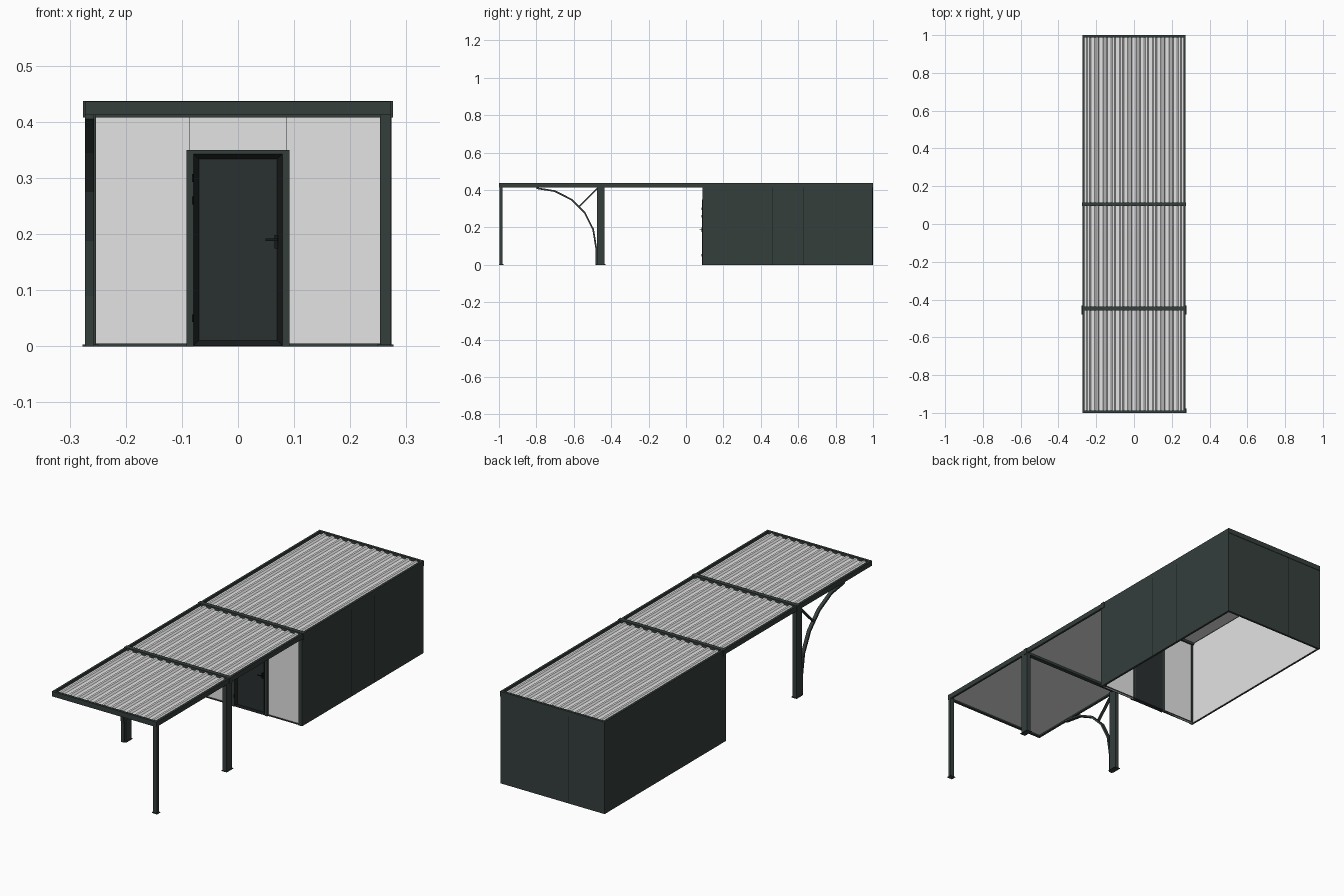
import bpy, bmesh, math
from mathutils import Vector

if "Cube" in bpy.data.objects:
    bpy.data.objects.remove(bpy.data.objects["Cube"])


def material(name, rgb):
    m = bpy.data.materials.new(name)
    m.diffuse_color = (*rgb, 1)
    m.use_nodes = True
    m.node_tree.nodes["Principled BSDF"].inputs["Base Color"].default_value = m.diffuse_color
    return m


DARK = material("anthracite", (0.035, 0.049, 0.046))
DOOR = material("door_dark_grey", (0.023, 0.029, 0.030))
LIGHT = material("light_grey", (0.77, 0.77, 0.77))
BLACK = material("black_trim", (0.008, 0.010, 0.010))


def finish(name, bm, *mats):
    bmesh.ops.recalc_face_normals(bm, faces=bm.faces)
    me = bpy.data.meshes.new(name)
    bm.to_mesh(me)
    bm.free()
    for m in mats:
        me.materials.append(m)
    ob = bpy.data.objects.new(name, me)
    bpy.context.collection.objects.link(ob)
    return ob


def add_box(bm, x0, x1, y0, y1, z0, z1):
    r = bmesh.ops.create_cube(bm, size=1)
    for v in r["verts"]:
        v.co = ((x0 + x1) / 2 + v.co.x * (x1 - x0),
                (y0 + y1) / 2 + v.co.y * (y1 - y0),
                (z0 + z1) / 2 + v.co.z * (z1 - z0))


def box(name, mat, *dims):
    bm = bmesh.new()
    add_box(bm, *dims)
    return finish(name, bm, mat)


def prism(name, mat, pts, axis, a, b):
    """Extrude a 2D outline along x (pts = y,z) or y (pts = x,z)."""
    bm = bmesh.new()
    put = (lambda p, t: (t, p[0], p[1])) if axis == "x" else (lambda p, t: (p[0], t, p[1]))
    f = bm.faces.new([bm.verts.new(put(p, a)) for p in pts])
    r = bmesh.ops.extrude_face_region(bm, geom=[f])
    vec = Vector((b - a, 0, 0)) if axis == "x" else Vector((0, b - a, 0))
    bmesh.ops.translate(bm, vec=vec, verts=[g for g in r["geom"] if isinstance(g, bmesh.types.BMVert)])
    return finish(name, bm, mat)


X = 0.273          # half width
Z0, Z1 = 0.412, 0.436   # roof edge band
Y_SHED = 0.09

# roof edge beams
for s, side in ((-1, "left"), (1, "right")):
    box(f"{side}_roof_edge", DARK, *sorted((s * X, s * (X - 0.010))), -1, 1, Z0, Z1)
box("front_roof_edge", DARK, -X, X, -1, -0.988, Z0, Z1)
box("back_roof_edge", DARK, -X, X, 0.988, 1, Z0, Z1)

# cross beams
for name, y in (("middle_cross_beam", -0.447), ("shed_cross_beam", 0.104)):
    box(name, DARK, -X - 0.003, X + 0.003, y - 0.010, y + 0.010, 0.408, 0.437)

# trapezoid roof sheet: flat underside, twelve ribs on top
outline = [(-0.265, 0.419), (-0.265, 0.424)]
pitch = 0.0437
for i in range(12):
    c = (i - 5.5) * pitch
    outline += [(c - 0.012, 0.424), (c - 0.005, 0.432), (c + 0.005, 0.432), (c + 0.012, 0.424)]
outline += [(0.265, 0.424), (0.265, 0.419)]
prism("corrugated_roof", LIGHT, outline, "y", -0.99, 0.99)


# posts with foot plates
def post(name, x0, x1, y0, y1):
    bm = bmesh.new()
    add_box(bm, x0, x1, y0, y1, 0, Z0 + 0.005)
    add_box(bm, x0 - 0.004, x1 + 0.004, y0 - 0.004, y1 + 0.004, 0, 0.003)
    finish(name, bm, DARK)


post("left_middle_post", -X, -X + 0.020, -0.476, -0.435)
post("right_middle_post", X - 0.020, X, -0.476, -0.435)
post("front_right_post", X - 0.020, X, -0.996, -0.980)

# curved brace on the left side, five straight steps of a quarter circle
arc = [(math.cos(math.radians(18 * i)), math.sin(math.radians(18 * i))) for i in range(6)]
outer = [(-0.476, 0)] + [(-0.80 + 0.324 * c, 0.09 + 0.324 * s) for c, s in arc]
inner = [(-0.485, 0)] + [(-0.80 + 0.315 * c, 0.09 + 0.315 * s) for c, s in arc]
prism("curved_brace", DARK, outer + inner[::-1], "x", -X, -X + 0.016)
prism("brace_strut", DARK, [(-0.573, 0.315), (-0.568, 0.309), (-0.468, 0.408), (-0.473, 0.414)],
      "x", -X + 0.001, -X + 0.013)


# shed walls: dark outside, light inside
def shed_wall(name, inward, *dims):
    ob = box(name, DARK, *dims)
    ob.data.materials.append(LIGHT)
    for p in ob.data.polygons:
        if p.normal.dot(Vector(inward)) > 0.9:
            p.material_index = 1


T = 0.010
shed_wall("left_shed_wall", (1, 0, 0), -X, -X + T, Y_SHED, 0.998, 0, Z0 + 0.003)
shed_wall("right_shed_wall", (-1, 0, 0), X - T, X, Y_SHED, 0.998, 0, Z0 + 0.003)
shed_wall("back_shed_wall", (0, -1, 0), -X + T, X - T, 0.998 - T, 0.998, 0, Z0 + 0.003)

# panel seams
for i, y in enumerate((0.46, 0.63)):
    box(f"side_seam_{i + 1}", BLACK, X - 0.001, X + 0.0006, y - 0.0015, y + 0.0015, 0, Z0)
box("back_seam", BLACK, -0.0845, -0.0815, 0.996, 0.9986, 0, Z0)

# light front wall panels around the door
YF0, YF1 = Y_SHED + 0.006, Y_SHED + 0.016
for s, side in ((-1, "left"), (1, "right")):
    box(f"{side}_front_panel", LIGHT, *sorted((s * 0.0875, s * 0.264)), YF0, YF1, 0, Z0)
    box(f"{side}_front_seam", DOOR, *sorted((s * 0.0862, s * 0.0877)), YF0 - 0.0006, YF1, 0.34, Z0)
    box(f"{side}_front_corner", DARK, *sorted((s * 0.253, s * (X - 0.0005))),
        Y_SHED - 0.001, Y_SHED + 0.018, 0, Z0)
    box(f"{side}_bottom_trim", DARK, *sorted((s * 0.09, s * 0.254)), Y_SHED + 0.002, YF1 + 0.001, 0, 0.005)
box("over_door_panel", LIGHT, -0.0863, 0.0863, YF0, YF1, 0.345, Z0)

# door frame
YD = Y_SHED - 0.004
bm = bmesh.new()
add_box(bm, -0.092, -0.079, YD, YF1 + 0.004, 0, 0.350)
add_box(bm, 0.079, 0.092, YD, YF1 + 0.004, 0, 0.350)
add_box(bm, -0.079, 0.079, YD, YF1 + 0.004, 0.343, 0.350)
finish("door_frame", bm, DARK)

# door leaf with a sloped recessed panel on the front
bm = bmesh.new()
add_box(bm, -0.079, 0.079, YD + 0.001, YF1 + 0.002, 0.001, 0.343)
bmesh.ops.recalc_face_normals(bm, faces=bm.faces)
front = [f for f in bm.faces if f.normal.y < -0.9]
r = bmesh.ops.inset_region(bm, faces=front, thickness=0.013, depth=-0.008)
slope = set(r["faces"])
for f in bm.faces:
    f.material_index = 1 if f in slope else 0
finish("door_leaf", bm, DOOR, BLACK)

# handle and hinges
bm = bmesh.new()
add_box(bm, 0.065, 0.071, YD - 0.003, YD + 0.006, 0.174, 0.198)
add_box(bm, 0.066, 0.070, YD - 0.012, YD - 0.002, 0.188, 0.192)
add_box(bm, 0.049, 0.070, YD - 0.014, YD - 0.011, 0.188, 0.192)
finish("door_handle", bm, BLACK)
for i, z in enumerate((0.05, 0.26, 0.30)):
    box(f"hinge_{i + 1}", BLACK, -0.082, -0.079, YD - 0.004, YD + 0.001, z - 0.007, z + 0.007)
